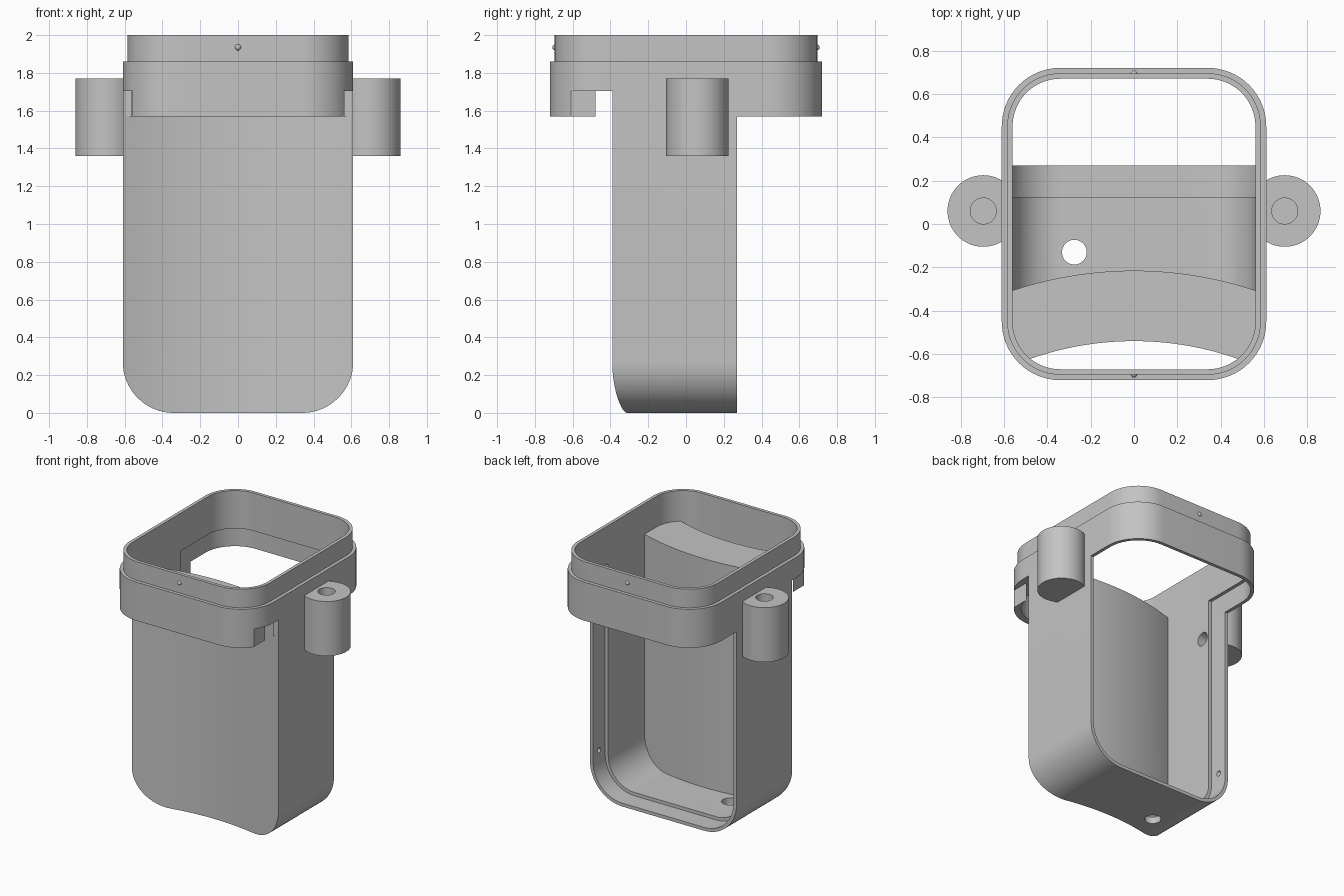
import bpy, bmesh, math
from mathutils import Matrix, Vector

if "Cube" in bpy.data.objects:
    bpy.data.objects.remove(bpy.data.objects["Cube"])

grey = bpy.data.materials.new("plain grey")
grey.use_nodes = True
COLOUR = (0.55, 0.55, 0.55, 1)
grey.diffuse_color = COLOUR
grey.node_tree.nodes["Principled BSDF"].inputs["Base Color"].default_value = COLOUR


def make(name, bm):
    bmesh.ops.recalc_face_normals(bm, faces=bm.faces)
    mesh = bpy.data.meshes.new(name)
    bm.to_mesh(mesh)
    bm.free()
    mesh.materials.append(grey)
    ob = bpy.data.objects.new(name, mesh)
    bpy.context.collection.objects.link(ob)
    return ob


def prism(name, outline, a, b, axis="z"):
    """Extrude a 2D outline from a to b along z, or along y for an xz outline."""
    place = (lambda u, v, t: (u, v, t)) if axis == "z" else (lambda u, v, t: (u, t, v))
    bm = bmesh.new()
    low = [bm.verts.new(place(u, v, a)) for u, v in outline]
    high = [bm.verts.new(place(u, v, b)) for u, v in outline]
    bm.faces.new(low)
    bm.faces.new(high)
    n = len(outline)
    for i in range(n):
        j = (i + 1) % n
        bm.faces.new((low[i], low[j], high[j], high[i]))
    return make(name, bm)


def rounded(w, lo, hi, r, top=True, steps=16):
    """Outline of half-width w from lo to hi; top=False keeps the upper corners square."""
    pts = []
    corners = [(w - r, lo + r, -90), (w - r, hi - r, 0),
               (r - w, hi - r, 90), (r - w, lo + r, 180)]
    for k, (cx, cy, start) in enumerate(corners):
        if not top and k in (1, 2):
            pts.append((w if k == 1 else -w, hi))
            continue
        for i in range(steps + 1):
            t = math.radians(start + 90 * i / steps)
            pts.append((cx + r * math.cos(t), cy + r * math.sin(t)))
    return pts


def box(x0, x1, y0, y1, z0, z1):
    return prism("cutter", [(x0, y0), (x1, y0), (x1, y1), (x0, y1)], z0, z1)


def cylinder(name, centre, r, depth, turn=None, segments=48):
    bm = bmesh.new()
    m = Matrix.Translation(Vector(centre))
    if turn:
        m = m @ Matrix.Rotation(math.pi / 2, 4, turn)
    bmesh.ops.create_cone(bm, cap_ends=True, segments=segments, radius1=r,
                          radius2=r, depth=depth, matrix=m)
    return make(name, bm)


def ball(name, centre, r):
    bm = bmesh.new()
    bmesh.ops.create_uvsphere(bm, u_segments=16, v_segments=10, radius=r,
                              matrix=Matrix.Translation(Vector(centre)))
    return make(name, bm)


def boolean(ob, other, op="DIFFERENCE"):
    bpy.context.view_layer.objects.active = ob
    mod = ob.modifiers.new("cut", "BOOLEAN")
    mod.operation, mod.solver, mod.object = op, "EXACT", other
    bpy.ops.object.modifier_apply(modifier=mod.name)
    bpy.data.objects.remove(other)


def smooth(ob):
    bpy.ops.object.select_all(action="DESELECT")
    ob.select_set(True)
    bpy.context.view_layer.objects.active = ob
    bpy.ops.object.shade_smooth_by_angle(angle=math.radians(30))


# Shared sizes
ARC_Y, ARC_OUT, ARC_IN, ARC_LEDGE = -1.977, 1.70, 1.762, 1.437
WALL, RIM, INNER = 0.61, 0.585, 0.56
POST_X, POST_Y = 0.695, 0.06
LEDGE_LOW, LEDGE_TOP = 1.705, 1.77


def arc_cylinder(r):
    return cylinder("cutter", (0, ARC_Y, 1), r, 4, segments=240)


def frame(half, inset=0.0):
    """Rounded plan of the collar."""
    return rounded(half - inset, -half - 0.11 + inset, half + 0.11 - inset,
                   0.27 - (WALL - half) - inset)


def side_hole(s):
    return cylinder("cutter", (s * 0.6, POST_Y, 1.44), 0.05, 0.2, "Y", 32)


# Body shell with a hollowed front and an open back
body = prism("body_shell", rounded(WALL, 0, LEDGE_TOP, 0.27, False), -0.6, 0.27, "y")
boolean(body, arc_cylinder(ARC_OUT))
cavity = prism("cutter", rounded(INNER, 0.05, 2.2, 0.22, False), -0.7, 0.6, "y")
boolean(cavity, arc_cylinder(ARC_IN))
boolean(body, cavity)
# Step around the back opening
boolean(body, prism("cutter", rounded(RIM, 0.025, 2.3, 0.245, False), 0.125, 0.7, "y"))
# Drain hole, post holes and small catches in the rim
boolean(body, cylinder("cutter", (-0.275, -0.13, 0), 0.057, 0.4))
for s in (-1, 1):
    boolean(body, side_hole(s))
    boolean(body, ball("cutter", (s * RIM, 0.2, 0.33), 0.02))
smooth(body)

# Collar around the top
collar = prism("collar", frame(WALL), 1.57, 1.86)
boolean(collar, prism("cutter", frame(INNER), 1.4, 2.1))
for s in (-1, 1):
    x0, x1 = sorted((s * 0.558, s * 0.8))
    boolean(collar, box(x0, x1, -0.9, -0.385, 1.4, LEDGE_LOW))
    boolean(collar, side_hole(s))
step = prism("cutter", frame(RIM), 1.4, 1.715)
boolean(step, box(-1, 1, -1, 0.125, 1, 2))
boolean(collar, step)
smooth(collar)

# Thin lip above the collar
lip = prism("collar_lip", frame(RIM), 1.86, 2.0)
boolean(lip, prism("cutter", frame(INNER), 1.7, 2.2))
smooth(lip)

# Snap bumps on the lip
for s, side in ((-1, "front"), (1, "back")):
    smooth(ball(side + "_snap_bump", (0, s * 0.692, 1.935), 0.016))

# Curved ledge joining the front wall to the collar
ledge = prism("front_ledge", frame(INNER, -0.015), LEDGE_LOW, LEDGE_TOP)
boolean(ledge, arc_cylinder(ARC_IN), "INTERSECT")
boolean(ledge, arc_cylinder(ARC_LEDGE))
smooth(ledge)

# Side posts with a blind bore meeting the side hole
for s, side in ((-1, "right"), (1, "left")):
    post = cylinder(side + "_post", (s * POST_X, POST_Y, 1.565), 0.165, 0.41, segments=64)
    x0, x1 = sorted((s * 0.3, s * 0.6))
    boolean(post, box(x0, x1, -1, 1, 1, 2))
    boolean(post, cylinder("cutter", (s * POST_X, POST_Y, 1.69), 0.06, 0.6))
    boolean(post, side_hole(s))
    smooth(post)
